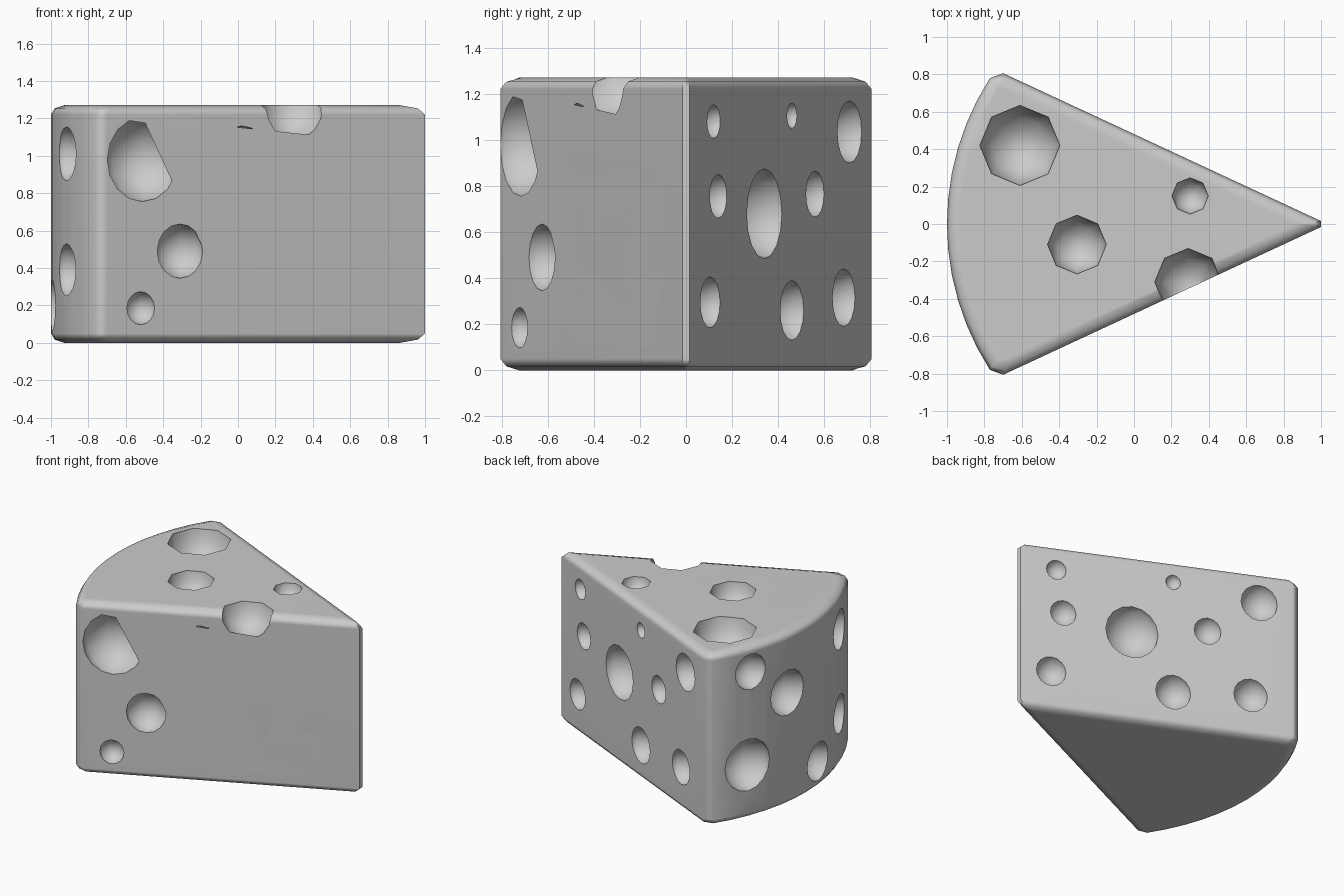
import bpy, bmesh, math
from mathutils import Matrix

if "Cube" in bpy.data.objects:
    bpy.data.objects.remove(bpy.data.objects["Cube"])

H = 1.27              # wedge height
SLOPE, APEX = 0.465, 1.034   # straight cut sides: y = SLOPE * (APEX - x)
CX, R = 0.44, 1.44    # centre and radius of the rounded rind


def side_y(x, inset=0.0):
    return SLOPE * (APEX - inset / 0.4217 - x)


def outline(inset):
    """Wedge plan, shrunk inward by inset."""
    tip, corner = 1 - 1.9 * inset, -0.70 + 0.5 * inset
    a, n = 0.572 - 0.2 * inset, 12
    half = [(tip, side_y(tip, inset)), (corner, side_y(corner, inset))]
    arc = []
    for i in range(n + 1):
        t = a - 2 * a * i / n
        arc.append((CX - (R - inset) * math.cos(t), (R - inset) * math.sin(t)))
    return half + arc + [(x, -y) for x, y in reversed(half)]


def make_object(name, bm):
    bmesh.ops.recalc_face_normals(bm, faces=bm.faces)
    me = bpy.data.meshes.new(name)
    bm.to_mesh(me)
    bm.free()
    ob = bpy.data.objects.new(name, me)
    bpy.context.collection.objects.link(ob)
    return ob


# Wedge body: stacked outlines with softened top and bottom rims
bm = bmesh.new()
rings = []
for d, z in [(0.07, 0), (0.02, 0.017), (0, 0.05), (0, H - 0.05), (0.02, H - 0.017), (0.07, H)]:
    rings.append([bm.verts.new((x, y, z)) for x, y in outline(d)])
for lo, hi in zip(rings, rings[1:]):
    for i in range(len(lo)):
        j = (i + 1) % len(lo)
        bm.faces.new((lo[i], lo[j], hi[j], hi[i]))
bm.faces.new(rings[0])
bm.faces.new(rings[-1])
cheese = make_object("cheese_wedge", bm)

# Hole positions
front = [(-0.51, 0.98, 0.225), (0.02, 0.99, 0.17), (0.69, 0.93, 0.15),   # x, z, r
         (-0.31, 0.49, 0.145), (0.29, 0.49, 0.2), (0.735, 0.52, 0.1),
         (-0.52, 0.185, 0.088), (0.02, 0.175, 0.057), (0.69, 0.175, 0.078)]
back = [(0.12, 1.08, 0.073), (0.46, 1.105, 0.055), (0.71, 1.035, 0.135),  # y, z, r
        (0.14, 0.755, 0.095), (0.56, 0.765, 0.1), (0.34, 0.68, 0.195),
        (0.105, 0.295, 0.11), (0.46, 0.26, 0.13), (0.685, 0.315, 0.125)]
rind = [(0.53, 1.08, 0.13), (0.22, 0.83, 0.165), (-0.48, 1.01, 0.145),    # y, z, r
        (0.55, 0.40, 0.19), (-0.12, 0.2, 0.14), (-0.48, 0.39, 0.14)]
top = [(-0.61, 0.42, 0.215), (0.30, 0.15, 0.098), (-0.305, -0.11, 0.158),  # x, y, r
       (0.29, -0.31, 0.18)]
holes = [(x, -side_y(x), z, r) for x, z, r in front]
holes += [(APEX - y / SLOPE, y, z, r) for y, z, r in back]
holes += [(CX - math.sqrt(R * R - y * y), y, z, r) for y, z, r in rind]
holes += [(x, y, H - 0.005, r) for x, y, r in top]

# Low-poly bubbles used as the cutter
bm = bmesh.new()
for x, y, z, r in holes:
    bmesh.ops.create_uvsphere(bm, u_segments=8, v_segments=8, radius=r,
                              matrix=Matrix.Translation((x, y, z)))
cutter = make_object("hole_cutter", bm)
cutter.hide_render = True

# Cut the holes, then smooth shade with sharp rims
bpy.context.view_layer.objects.active = cheese
cheese.select_set(True)
mod = cheese.modifiers.new("holes", 'BOOLEAN')
mod.operation = 'DIFFERENCE'
mod.solver = 'EXACT'
mod.object = cutter
bpy.ops.object.modifier_apply(modifier=mod.name)
bpy.data.objects.remove(cutter, do_unlink=True)
bpy.ops.object.shade_smooth_by_angle(angle=math.radians(50))
wn = cheese.modifiers.new("even_shading", 'WEIGHTED_NORMAL')
wn.keep_sharp = True
